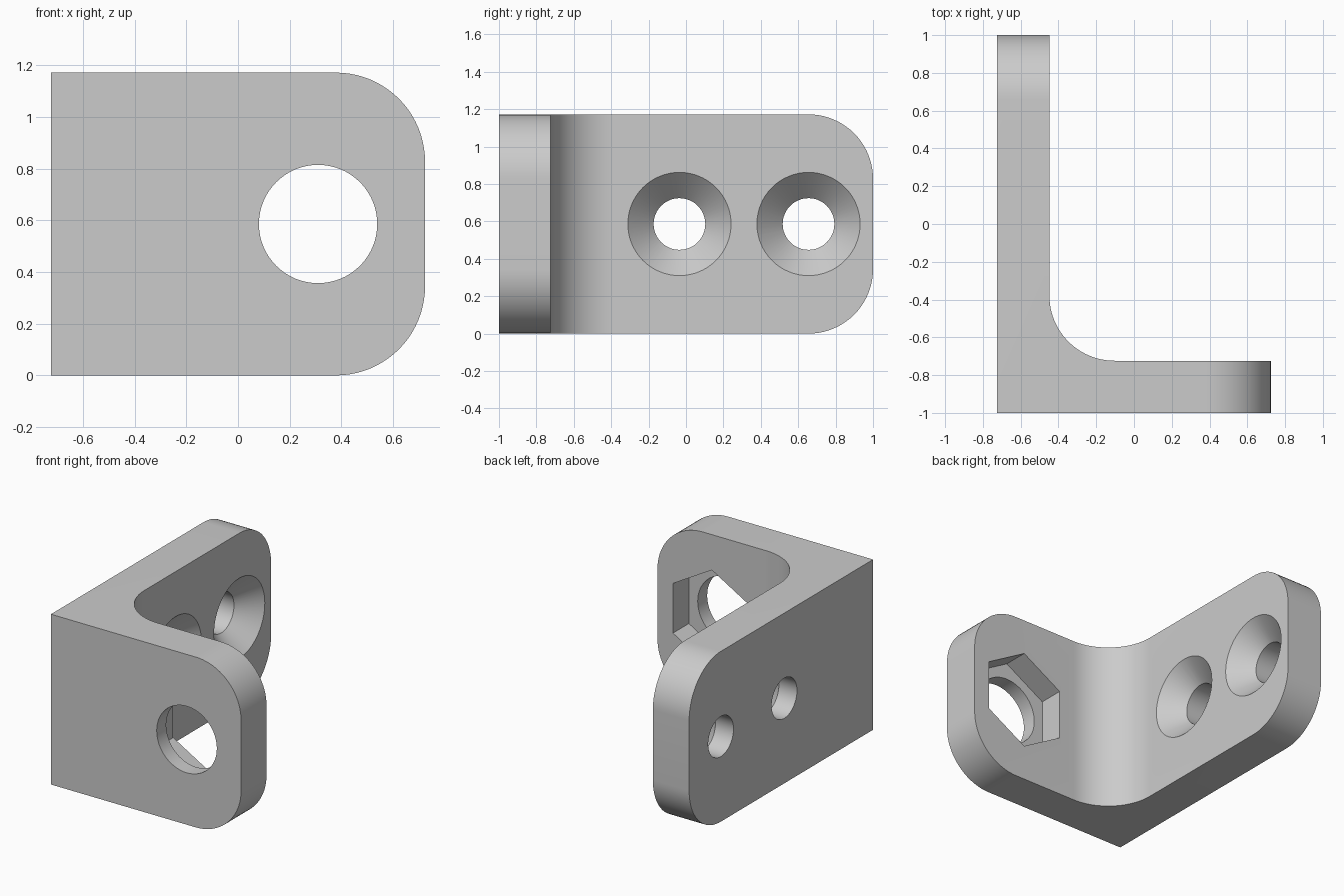
import bpy, bmesh, math
from mathutils import Matrix, Vector

HX, HY, H = 0.724, 1.0, 1.172      # half width, half depth, height
T, R = 0.276, 0.345                # plate thickness, rounding radius
MID = H / 2

if "Cube" in bpy.data.objects:
    bpy.data.objects.remove(bpy.data.objects["Cube"], do_unlink=True)

grey = bpy.data.materials.new("plain grey")
grey.use_nodes = True
grey.diffuse_color = (0.6, 0.6, 0.6, 1)
grey.node_tree.nodes["Principled BSDF"].inputs["Base Color"].default_value = grey.diffuse_color


def make_object(name, bm):
    bmesh.ops.recalc_face_normals(bm, faces=bm.faces)
    mesh = bpy.data.meshes.new(name)
    bm.to_mesh(mesh)
    bm.free()
    mesh.materials.append(grey)
    ob = bpy.data.objects.new(name, mesh)
    bpy.context.collection.objects.link(ob)
    return ob


def cutter(name, profile, sides, place):
    """Closed solid of stacked rings (radius, depth) along local z."""
    bm = bmesh.new()
    rings = []
    for r, z in profile:
        angles = [math.pi / 2 + math.tau * i / sides for i in range(sides)]
        rings.append([bm.verts.new((r * math.cos(a), r * math.sin(a), z)) for a in angles])
    for low, high in zip(rings, rings[1:]):
        for i in range(sides):
            j = (i + 1) % sides
            bm.faces.new((low[i], low[j], high[j], high[i]))
    bm.faces.new(rings[0])
    bm.faces.new(rings[-1])
    bm.transform(place)
    ob = make_object(name, bm)
    ob.hide_render = True
    return ob


# L-shaped plan with a filleted inner corner, extruded upward
ix, iy = -HX + T, -HY + T
arc = [(ix + R - R * math.cos(a), iy + R - R * math.sin(a))
       for a in (math.pi / 2 * (1 - i / 24) for i in range(25))]
plan = [(-HX, -HY), (HX, -HY), (HX, iy)] + arc + [(ix, HY), (-HX, HY)]
bm = bmesh.new()
base = bm.faces.new([bm.verts.new((x, y, 0)) for x, y in plan])
grown = bmesh.ops.extrude_face_region(bm, geom=[base])["geom"]
bmesh.ops.translate(bm, vec=Vector((0, 0, H)),
                    verts=[v for v in grown if isinstance(v, bmesh.types.BMVert)])
bmesh.ops.recalc_face_normals(bm, faces=bm.faces)

# Round the upper and lower corners of both free ends
ends = [e for e in bm.edges
        if abs(e.verts[0].co.z - e.verts[1].co.z) < 1e-4
        and (all(v.co.x > HX - 1e-4 for v in e.verts)
             or all(v.co.y > HY - 1e-4 for v in e.verts))]
bmesh.ops.bevel(bm, geom=ends, offset=R, offset_type='OFFSET', segments=20,
                profile=0.5, affect='EDGES')
bracket = make_object("angle_bracket", bm)

# Bolt hole with a hexagonal nut pocket, and two countersunk screw holes
front = Matrix.Translation((0.31, iy, MID)) @ Matrix.Rotation(math.pi / 2, 4, 'X')
cutters = [cutter("bolt_hole", [(0.229, -0.1), (0.229, 0.4)], 64, front),
           cutter("nut_pocket", [(0.342, -0.1), (0.342, 0.173)], 6, front)]
for y in (-0.035, 0.655):
    side = Matrix.Translation((ix, y, MID)) @ Matrix.Rotation(-math.pi / 2, 4, 'Y')
    cutters.append(cutter("screw_hole",
                          [(0.326, -0.05), (0.138, 0.138), (0.138, 0.4)], 64, side))

bpy.ops.object.select_all(action='DESELECT')
bpy.context.view_layer.objects.active = bracket
bracket.select_set(True)
for c in cutters:
    mod = bracket.modifiers.new(c.name, 'BOOLEAN')
    mod.operation = 'DIFFERENCE'
    mod.solver = 'EXACT'
    mod.object = c
    bpy.ops.object.modifier_apply(modifier=mod.name)
    bpy.data.objects.remove(c, do_unlink=True)

bpy.ops.object.shade_smooth_by_angle(angle=math.radians(30))
